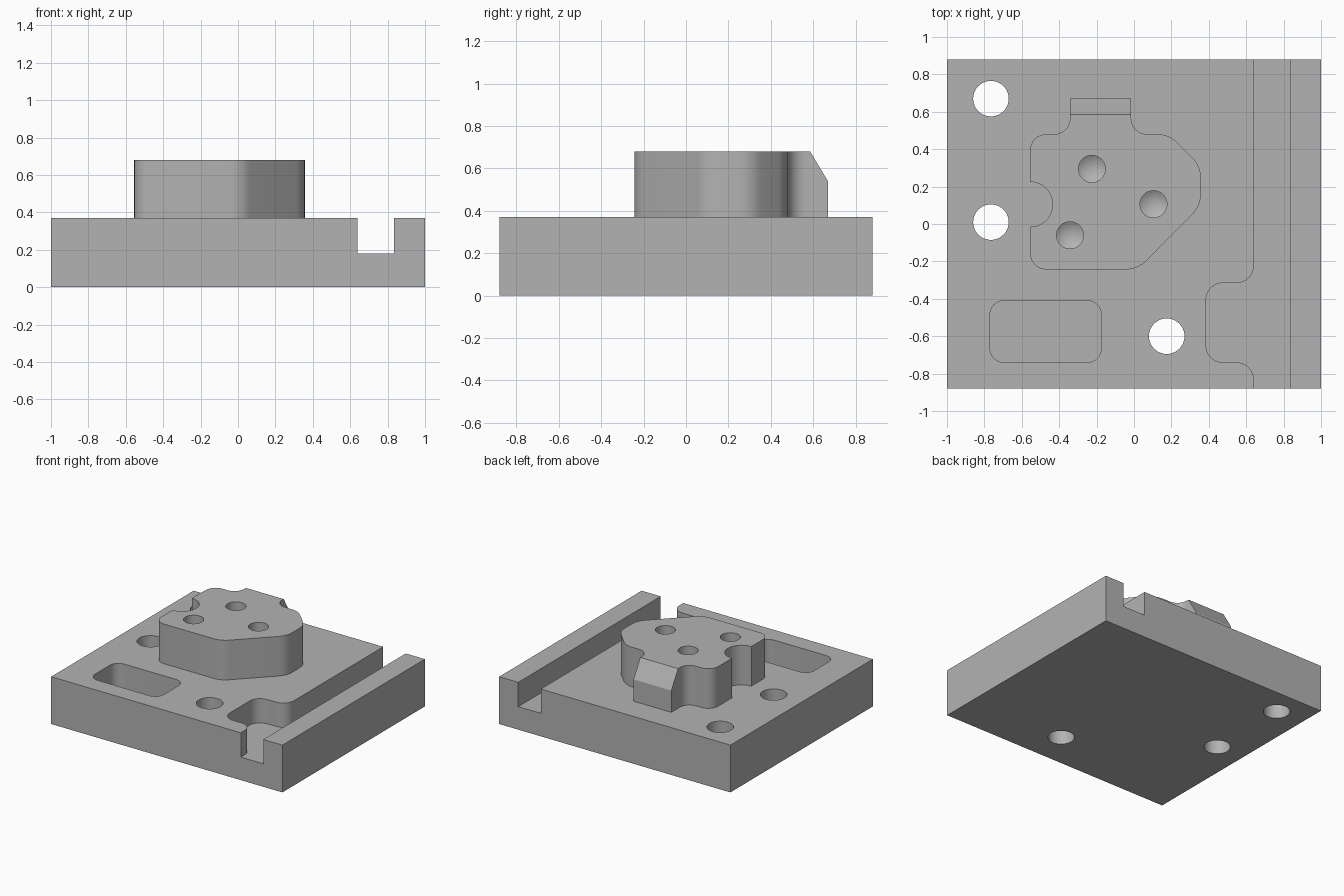
import bpy, bmesh, math
from mathutils import Vector, Matrix

if "Cube" in bpy.data.objects:
    bpy.data.objects.remove(bpy.data.objects["Cube"])

BASE_TOP, FLOOR, BOSS_TOP = 0.37, 0.18, 0.68
HALF_X, HALF_Y = 1.0, 0.88

grey = bpy.data.materials.new("machined grey")
grey.use_nodes = True
grey.diffuse_color = (0.45, 0.45, 0.45, 1)
grey.node_tree.nodes["Principled BSDF"].inputs["Base Color"].default_value = grey.diffuse_color


def rounded(corners, steps=8):
    """Outline from (x, y, radius) corners, filleted inwards or outwards."""
    outline = []
    for i, (x, y, r) in enumerate(corners):
        p = Vector((x, y))
        into = (p - Vector(corners[i - 1][:2])).normalized()
        out = (Vector(corners[(i + 1) % len(corners)][:2]) - p).normalized()
        if r == 0:
            outline.append(p)
            continue
        turn = math.atan2(into.x * out.y - into.y * out.x, into.dot(out))
        centre = p + (out - into).normalized() * r / math.cos(turn / 2)
        start = p - into * r * math.tan(abs(turn) / 2) - centre
        for k in range(steps + 1):
            outline.append(centre + Matrix.Rotation(turn * k / steps, 2) @ start)
    return outline


def make_object(name, bm):
    bmesh.ops.recalc_face_normals(bm, faces=bm.faces)
    mesh = bpy.data.meshes.new(name)
    bm.to_mesh(mesh)
    bm.free()
    mesh.materials.append(grey)
    obj = bpy.data.objects.new(name, mesh)
    bpy.context.collection.objects.link(obj)
    return obj


def prism(outline, z0, z1):
    bm = bmesh.new()
    bottom = bm.faces.new([bm.verts.new((p.x, p.y, z0)) for p in outline])
    top = bmesh.ops.extrude_face_region(bm, geom=[bottom])["geom"]
    moved = [v for v in top if isinstance(v, bmesh.types.BMVert)]
    bmesh.ops.translate(bm, verts=moved, vec=(0, 0, z1 - z0))
    return bm


def cylinder(x, y, r, z0, z1, tip=0.0):
    """Round cutter, with a drill point below when tip is given."""
    n = 40
    ring = [Vector((x + r * math.cos(math.tau * i / n), y + r * math.sin(math.tau * i / n)))
            for i in range(n)]
    bm = prism(ring, z0, z1)
    if tip:
        bm.normal_update()
        low = min(bm.faces, key=lambda f: f.calc_center_median().z)
        centre = bmesh.ops.poke(bm, faces=[low])["verts"][0]
        centre.co.z = z0 - tip
    return bm


def cut(target, cutters):
    for bm in cutters:
        cutter = make_object("cutter", bm)
        cutter.hide_render = True
        mod = target.modifiers.new("cut", "BOOLEAN")
        mod.operation = "DIFFERENCE"
        mod.solver = "EXACT"
        mod.object = cutter
        bpy.context.view_layer.objects.active = target
        bpy.ops.object.modifier_apply(modifier=mod.name)
        bpy.data.objects.remove(cutter)


def smooth(obj):
    bpy.ops.object.select_all(action="DESELECT")
    obj.select_set(True)
    bpy.context.view_layer.objects.active = obj
    bpy.ops.object.shade_smooth_by_angle(angle=math.radians(30))


# Base plate
plate = rounded([(-HALF_X, -HALF_Y, 0), (HALF_X, -HALF_Y, 0),
                 (HALF_X, HALF_Y, 0), (-HALF_X, HALF_Y, 0)])
base = make_object("base_plate", prism(plate, 0, BASE_TOP))

# Slot along the left edge with its side bay
slot = rounded([(0.64, -1, 0), (0.835, -1, 0), (0.835, 1, 0), (0.64, 1, 0),
                (0.64, -0.315, 0.09), (0.385, -0.315, 0.09),
                (0.385, -0.74, 0.09), (0.64, -0.74, 0.09)])
# Closed pocket at the front
pocket = rounded([(-0.77, -0.74, 0.075), (-0.175, -0.74, 0.075),
                  (-0.175, -0.41, 0.075), (-0.77, -0.41, 0.075)])
cutters = [prism(slot, FLOOR, 0.5), prism(pocket, FLOOR, 0.5)]
# Through holes
for x, y in ((-0.765, 0.67), (-0.765, 0.01), (0.175, -0.6)):
    cutters.append(cylinder(x, y, 0.095, -0.1, 0.5))
cut(base, cutters)
smooth(base)

# Raised boss with a tab at the back
boss_outline = rounded([(-0.555, -0.243, 0.085), (0.02, -0.243, 0.15), (0.357, 0.097, 0.15),
                        (0.357, 0.31, 0.15), (0.188, 0.48, 0.15), (-0.015, 0.48, 0.085),
                        (-0.015, 0.67, 0), (-0.342, 0.67, 0),
                        (-0.342, 0.48, 0.085), (-0.555, 0.48, 0.085)])
bm = prism(boss_outline, BASE_TOP, BOSS_TOP)
# Sloped end of the tab
sliced = bmesh.ops.bisect_plane(bm, geom=bm.verts[:] + bm.edges[:] + bm.faces[:],
                                plane_co=(0, 0.586, BOSS_TOP), plane_no=(0, 0.14, 0.084),
                                clear_outer=True)
rim = [e for e in sliced["geom_cut"] if isinstance(e, bmesh.types.BMEdge)]
bmesh.ops.holes_fill(bm, edges=rim)
boss = make_object("boss", bm)

# Round notch in the boss side and drilled blind holes
cutters = [cylinder(-0.555, 0.105, 0.12, 0.3, 0.8)]
for x, y in ((-0.225, 0.295), (0.104, 0.106), (-0.342, -0.06)):
    cutters.append(cylinder(x, y, 0.072, 0.48, 0.8, tip=0.045))
cut(boss, cutters)
smooth(boss)
